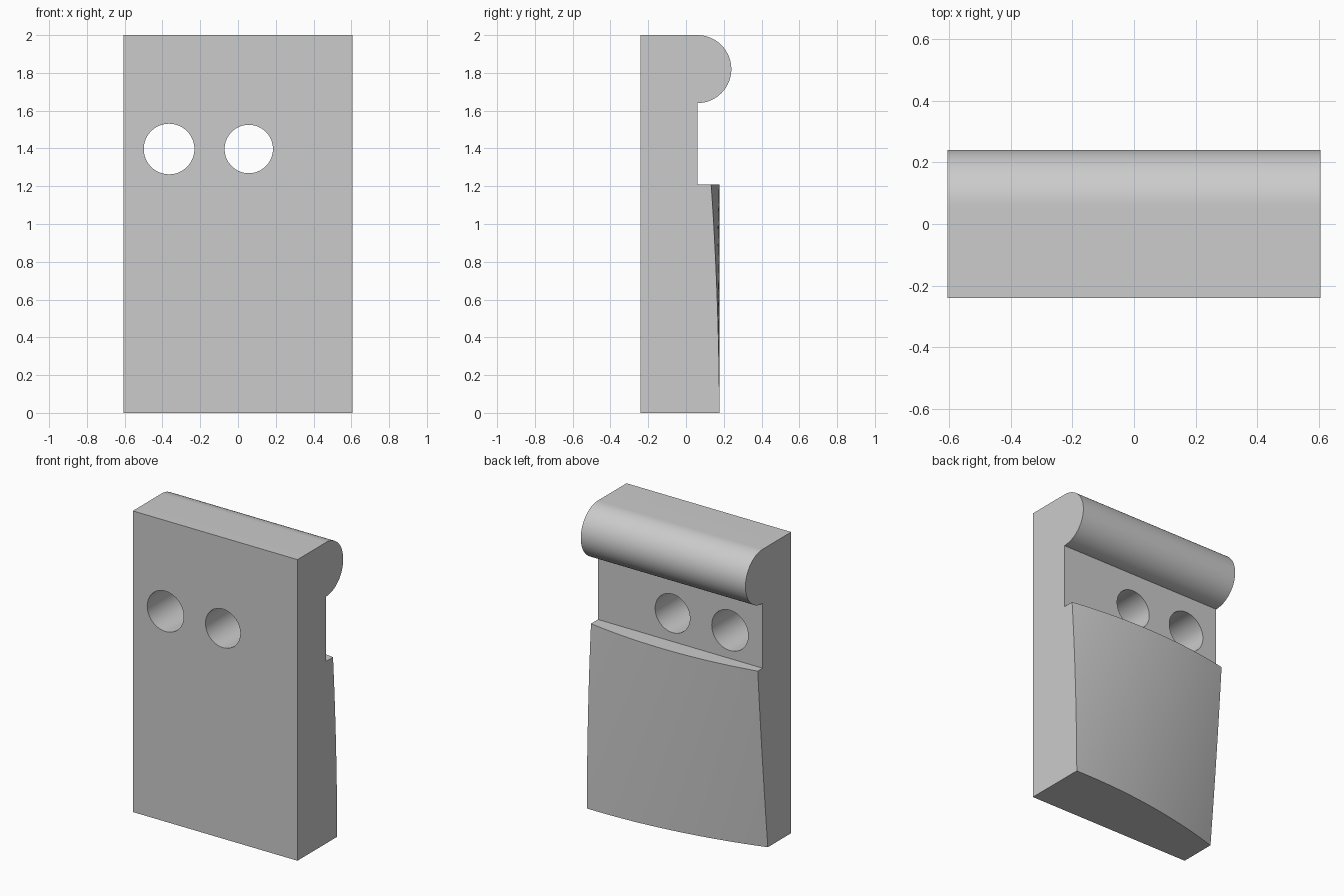
import bpy, bmesh, math

cube = bpy.data.objects.get("Cube")
if cube:
    bpy.data.objects.remove(cube, do_unlink=True)

HALF_W, FRONT, WALL, PAD = 0.605, -0.24, 0.06, 0.178
LEDGE, ROLL_R = 1.21, 0.18

grey = bpy.data.materials.new("plain grey")
grey.use_nodes = True
colour = (0.6, 0.6, 0.6, 1)
grey.diffuse_color = colour
grey.node_tree.nodes["Principled BSDF"].inputs["Base Color"].default_value = colour


def make_object(name, bm):
    bmesh.ops.recalc_face_normals(bm, faces=bm.faces[:])
    mesh = bpy.data.meshes.new(name)
    bm.to_mesh(mesh)
    bm.free()
    mesh.materials.append(grey)
    obj = bpy.data.objects.new(name, mesh)
    bpy.context.collection.objects.link(obj)
    return obj


def extrude(name, outline, vector):
    bm = bmesh.new()
    face = bm.faces.new([bm.verts.new(p) for p in outline])
    result = bmesh.ops.extrude_face_region(bm, geom=[face], use_keep_orig=True)
    moved = [v for v in result["geom"] if isinstance(v, bmesh.types.BMVert)]
    bmesh.ops.translate(bm, verts=moved, vec=vector)
    return make_object(name, bm)


def pad_depth(x, z):
    """Curved back face: a shallow arch whose crest drifts sideways with height."""
    t = z / LEDGE
    crest = 0.54 - 0.48 * t
    return PAD - (x - crest) ** 2 / (7.6 - t)


# Clamp body: side profile with rounded roll at the top
outline = [(FRONT, 0), (PAD, 0), (PAD, LEDGE), (WALL, LEDGE)]
for i in range(49):
    a = math.pi * (i / 48 - 0.5)
    outline.append((WALL + ROLL_R * math.cos(a), 2 - ROLL_R + ROLL_R * math.sin(a)))
outline.append((FRONT, 2))
body = extrude("backplate_with_roll", [(-HALF_W, y, z) for y, z in outline],
               (2 * HALF_W, 0, 0))

# Cutter that shapes the arched pad: grid surface extruded backwards
bm = bmesh.new()
COLS, ROWS = 32, 16
grid = []
for j in range(ROWS + 1):
    z = -0.05 + 1.35 * j / ROWS
    row = []
    for i in range(COLS + 1):
        x = -0.65 + 1.3 * i / COLS
        row.append(bm.verts.new((x, pad_depth(x, z), z)))
    grid.append(row)
for a, b in zip(grid, grid[1:]):
    for i in range(COLS):
        bm.faces.new((a[i], a[i + 1], b[i + 1], b[i]))
result = bmesh.ops.extrude_face_region(bm, geom=bm.faces[:], use_keep_orig=True)
for v in result["geom"]:
    if isinstance(v, bmesh.types.BMVert):
        v.co.y = 0.5
cutters = [make_object("pad_cutter", bm)]

# Two bolt holes through the plate
for name, x, r in (("right_hole_cutter", -0.365, 0.134), ("left_hole_cutter", 0.057, 0.128)):
    circle = [(x + r * math.cos(math.tau * i / 64), -0.5, 1.397 + r * math.sin(math.tau * i / 64))
              for i in range(64)]
    cutters.append(extrude(name, circle, (0, 1, 0)))

bpy.ops.object.select_all(action="DESELECT")
bpy.context.view_layer.objects.active = body
body.select_set(True)
for cutter in cutters:
    cutter.hide_render = True
    mod = body.modifiers.new(cutter.name, "BOOLEAN")
    mod.operation, mod.solver, mod.object = "DIFFERENCE", "EXACT", cutter
    bpy.ops.object.modifier_apply(modifier=mod.name)
    bpy.data.objects.remove(cutter, do_unlink=True)

bpy.ops.object.shade_smooth_by_angle(angle=math.radians(30))
